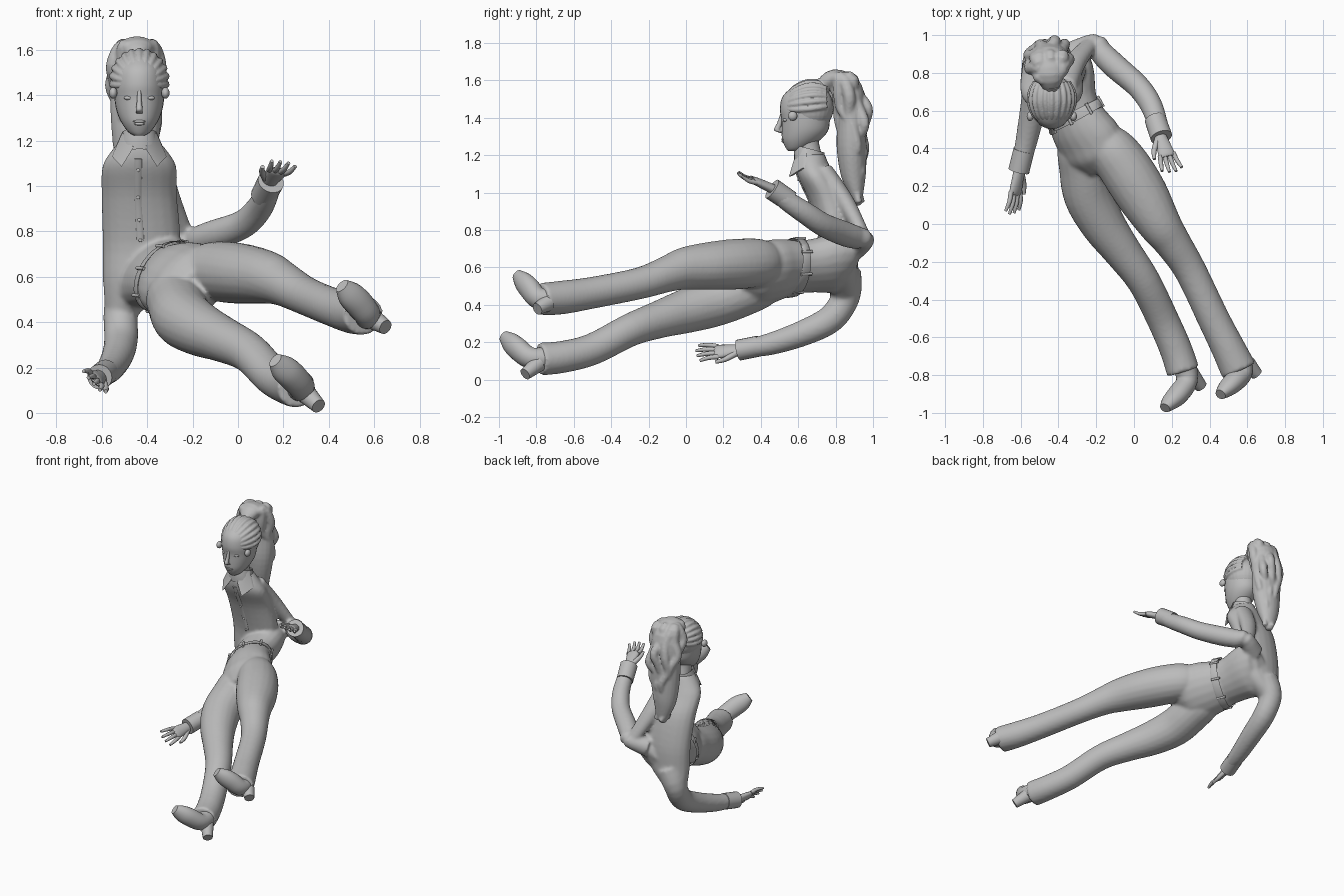
import bpy, bmesh, math
from mathutils import Vector as V

cube = bpy.data.objects.get("Cube")
if cube:
    bpy.data.objects.remove(cube)

clay = bpy.data.materials.new("warm_grey")
clay.use_nodes = True
GREY = (0.5, 0.5, 0.5, 1)
clay.diffuse_color = GREY
clay.node_tree.nodes["Principled BSDF"].inputs["Base Color"].default_value = GREY
TILT = V((.65, .25, .7))      # sideways direction of the rolled hips
HX = -.435                    # middle of the head


def finish(name, bm, angle=50):
    bmesh.ops.recalc_face_normals(bm, faces=bm.faces)
    me = bpy.data.meshes.new(name)
    bm.to_mesh(me)
    bm.free()
    me.materials.append(clay)
    ob = bpy.data.objects.new(name, me)
    bpy.context.collection.objects.link(ob)
    bpy.ops.object.select_all(action='DESELECT')
    ob.select_set(True)
    bpy.context.view_layer.objects.active = ob
    bpy.ops.object.shade_smooth_by_angle(angle=math.radians(angle))
    return ob


def spline(rings, steps):
    """Smoothly interpolate rings of (x, y, z, width, depth)."""
    out = []
    for i in range(len(rings) - 1):
        p = [rings[max(i - 1, 0)], rings[i], rings[i + 1], rings[min(i + 2, len(rings) - 1)]]
        for k in range(steps):
            t = k / steps
            out.append([.5 * (2 * b + (c - a) * t + (2 * a - 5 * b + 4 * c - d) * t * t
                              + (3 * b - a - 3 * c + d) * t ** 3) for a, b, c, d in zip(*p)])
    return out + [list(rings[-1])]


def loft(name, rings, side=(1, 0, 0), axis=None, steps=4, seg=20, bm=None, caps=True):
    """Sweep an ellipse through the rings; side is its width direction."""
    own = bm is None
    bm = bm or bmesh.new()
    rings = spline([r if len(r) == 5 else (*r, r[3]) for r in rings], steps)
    loops = []
    for i, (x, y, z, w, d) in enumerate(rings):
        a, b = rings[max(i - 1, 0)], rings[min(i + 1, len(rings) - 1)]
        t = V(axis) if axis else (V(b[:3]) - V(a[:3])).normalized()
        u = V(side)
        u = (u - t * u.dot(t)).normalized()
        v = t.cross(u)
        ang = [2 * math.pi * k / seg for k in range(seg)]
        loops.append([bm.verts.new(V((x, y, z)) + u * w * math.cos(q) + v * d * math.sin(q)) for q in ang])
    for a, b in zip(loops, loops[1:]):
        for k in range(seg):
            bm.faces.new((a[k], a[k - 1], b[k - 1], b[k]))
    if caps:
        bm.faces.new(loops[0])
        bm.faces.new(loops[-1][::-1])
    return finish(name, bm) if own else None


def ball(name, centre, radii):
    bm = bmesh.new()
    bmesh.ops.create_uvsphere(bm, u_segments=24, v_segments=16, radius=1)
    bmesh.ops.scale(bm, vec=radii, verts=bm.verts)
    bmesh.ops.translate(bm, vec=centre, verts=bm.verts)
    return finish(name, bm)


def fuse(ob, voxel=.011, rounds=5):
    r = ob.modifiers.new("fuse", 'REMESH')
    r.mode, r.voxel_size, r.use_smooth_shade = 'VOXEL', voxel, True
    s = ob.modifiers.new("soften", 'SMOOTH')
    s.factor, s.iterations = .5, rounds


# Trousers: hips and two flared legs
bm = bmesh.new()
loft("", [(-.17, .28, .55, .09, .08), (-.2, .36, .56, .19, .135), (-.235, .44, .575, .2, .142),
          (-.28, .51, .59, .187, .135), (-.32, .59, .6, .165, .12)], TILT, bm=bm)
loft("", [(-.22, .52, .61, .05), (-.14, .42, .625, .12), (-.05, .3, .62, .14, .135), (.045, .15, .61, .138, .13),
          (.135, 0, .595, .115), (.205, -.1, .565, .097), (.3, -.25, .515, .085),
          (.42, -.5, .465, .085), (.5, -.66, .44, .09), (.555, -.775, .43, .097, .087)], bm=bm)
loft("", [(-.3, .52, .57, .05), (-.285, .42, .52, .12), (-.265, .3, .47, .132), (-.24, .15, .415, .132),
          (-.165, 0, .367, .119), (-.065, -.14, .323, .101), (.05, -.3, .265, .088), (.15, -.5, .163, .085),
          (.22, -.66, .122, .086), (.26, -.78, .11, .088)], bm=bm)

# Shirt: leaning trunk, upright stretched front, shoulder web and sleeves
loft("", [(-.315, .57, .6, .16, .115), (-.345, .68, .61, .165, .12), (-.37, .8, .62, .19, .12),
          (-.395, .87, .61, .185, .085), (-.4, .91, .6, .12, .04)], TILT, bm=bm)
loft("", [(-.515, .85, .43, .07), (-.44, .825, .58, .155, .095), (-.425, .815, .75, .172, .1),
          (HX, .765, .95, .167, .105), (HX, .7, 1.08, .165, .1), (HX, .675, 1.15, .127, .09),
          (HX, .665, 1.21, .075)], axis=(0, 0, 1), bm=bm)
loft("", [(-.37, .735, 1.12, .07, .05), (-.315, .85, .95, .06, .05), (-.235, .95, .77, .045, .035)], bm=bm)
loft("", [(-.32, .9, .71, .07), (-.205, .96, .75, .05), (-.17, .905, .762, .063), (-.1, .835, .785, .067),
          (.02, .73, .83, .063), (.085, .64, .89, .06), (.12, .55, .95, .055), (.135, .49, 1.0, .053)], bm=bm)
loft("", [(-.47, .84, .56, .1), (-.515, .855, .45, .078), (-.515, .78, .33, .075), (-.53, .64, .255, .07),
          (-.565, .46, .193, .06), (-.595, .33, .168, .05)], bm=bm)
fuse(finish("shirt_and_trousers", bm))

loft("left_cuff", [(.112, .555, .955, .057), (.145, .46, 1.02, .059)], steps=1)
loft("right_cuff", [(-.583, .39, .18, .056), (-.61, .28, .158, .056)], steps=1)

# Belt and its loops
loft("belt", [(-.3, .555, .598, .18, .131), (-.302, .559, .598, .184, .135), (-.322, .594, .601, .18, .131),
              (-.324, .598, .601, .174, .125)], TILT, steps=1, seg=32, caps=False)
t = V((-.025, .045, .002)).normalized()
u = (TILT - t * TILT.dot(t)).normalized()
v = t.cross(u)
for i in range(8):
    q = math.pi * (i + .5) / 4
    c = V((-.312, .577, .601)) + u * .18 * math.cos(q) + v * .132 * math.sin(q)
    loft("belt_loop", [(*(c - t * .032), .008), (*(c + t * .032), .008)], u, steps=1, seg=8)

# Collar, button strip and buttons
loft("collar_band", [(HX, .665, 1.14, .1, .09), (HX, .66, 1.19, .085, .085), (HX, .662, 1.235, .075, .08)],
     axis=(0, .25, .97), caps=False)
for s in (-1, 1):
    bm = bmesh.new()
    pts = [(.075, .63, 1.235), (.025, .575, 1.17), (.078, .55, 1.085), (.12, .62, 1.13)]
    face = bm.faces.new([bm.verts.new((HX + s * x, y, z)) for x, y, z in pts])
    grown = bmesh.ops.extrude_face_region(bm, geom=[face])["geom"]
    bmesh.ops.translate(bm, vec=(0, .02, .005), verts=[g for g in grown if isinstance(g, bmesh.types.BMVert)])
    finish("collar_flap", bm)
strip = [(-.44, .587, 1.12), (-.44, .606, 1.07), (-.44, .662, .95), (-.435, .693, .85), (-.43, .714, .76)]
loft("button_strip", [(*p, .016, .006) for p in strip], seg=8)
for p in strip[1:]:
    ball("button", V(p) - V((0, .006, 0)), (.008, .005, .008))


# Hands: palm, four fingers and a thumb
def hand(name, wrist, tip, side):
    w, side = V(wrist), V(side).normalized()
    d = V(tip) - w
    bm = bmesh.new()
    loft("", [(*w, .032, .026), (*(w + d * .25), .038, .024), (*(w + d * .5), .044, .02),
              (*(w + d * .57), .036, .013)], side, bm=bm)
    droop = side.cross(d).normalized()
    for i in range(4):
        k = i - 1.5
        a = w + d * .5 + side * k * .024
        b = a + d * (.47 - .06 * abs(k - .2)) + side * k * .012
        m = (a + b) / 2 + droop * .008
        loft("", [(*a, .0135), (*m, .012), (*b, .008)], side, seg=10, bm=bm)
    a, b, c = w + d * .12 - side * .02, w + d * .35 - side * .058, w + d * .55 - side * .072
    loft("", [(*a, .018), (*b, .014), (*c, .009)], d, seg=10, bm=bm)
    finish(name, bm)


hand("left_hand", (.135, .475, 1.015), (.21, .265, 1.11), (1, .25, -.25))
hand("right_hand", (-.605, .3, .16), (-.65, .04, .14), (-.6, 0, .7))

# Boots with block heels
for name, foot, heel in (
        ("left", [(.56, -.72, .43, .065), (.57, -.79, .435, .06, .055), (.53, -.835, .485, .064, .055),
                  (.49, -.872, .525, .058, .046), (.458, -.903, .56, .034, .028)],
         [(.6, -.74, .41, .045), (.65, -.795, .378, .033)]),
        ("right", [(.265, -.73, .115, .065), (.28, -.83, .115, .06, .055), (.235, -.9, .165, .064, .055),
                   (.195, -.94, .2, .058, .046), (.164, -.974, .232, .034, .028)],
         [(.3, -.79, .085, .045), (.355, -.86, .03, .033)])):
    loft(name + "_boot", foot, TILT)
    loft(name + "_boot_heel", heel, TILT, steps=1)

# Head: neck, skull and face features
loft("neck", [(HX, .67, 1.18, .06), (HX, .655, 1.25, .058), (HX, .65, 1.3, .06)], caps=False)
loft("head", [(HX, .575, 1.222, .022, .028), (HX, .59, 1.238, .048, .056), (HX, .615, 1.28, .079, .1),
              (HX, .635, 1.33, .1, .124), (HX, .64, 1.39, .11, .13), (HX, .64, 1.45, .112, .138),
              (HX, .645, 1.52, .1, .125), (HX, .65, 1.58, .05, .06)], axis=(0, 0, 1), seg=28)
loft("nose", [(HX, .512, 1.42, .008), (HX, .5, 1.37, .011, .014), (HX, .487, 1.335, .015, .017),
              (HX, .512, 1.32, .013, .012)], axis=(0, 0, 1), seg=12)
for z, w in ((1.285, .028), (1.274, .023)):
    ball("lip", (HX, .521, z), (w, .011, .007))
for s in (-1, 1):
    ball("eye", (HX + s * .046, .532, 1.388), (.022, .014, .01))
    ball("ear_stud", (HX + s * .115, .57, 1.41), (.018, .025, .025))

# Hair: cap with swept-back locks, tie and wavy ponytail
bm = bmesh.new()
bmesh.ops.create_uvsphere(bm, u_segments=28, v_segments=18, radius=1)
bmesh.ops.scale(bm, vec=(.122, .13, .13), verts=bm.verts)
bmesh.ops.translate(bm, vec=(HX, .66, 1.455), verts=bm.verts)
for i in range(13):
    q = math.pi * (i - 6) / 11
    path = []
    for y in (.548, .58, .64, .7, .75):
        f = math.sqrt(1 - ((y - .66) / .132) ** 2)
        path.append((HX + .12 * f * math.sin(q), y, 1.455 + .128 * f * math.cos(q) + (y - .548) * .1, .015))
    loft("", path, seg=10, bm=bm)
fuse(finish("swept_hair", bm), .006, 1)
loft("hair_tie", [(HX, .7, 1.535, .045), (HX, .745, 1.585, .045)], steps=1)

bm = bmesh.new()
loft("", [(-.44, .72, 1.56, .04), (-.445, .79, 1.61, .08, .05), (-.45, .875, 1.55, .097, .07),
          (-.45, .885, 1.4, .112, .075), (-.45, .885, 1.25, .108, .08), (-.455, .895, 1.1, .085, .068),
          (-.45, .91, 1.0, .055, .04), (-.45, .915, .93, .02)], bm=bm)
for i in range(9):
    q = 2 * math.pi * i / 9
    path = [(HX, .735, 1.575, .02)]
    for k in range(8):
        f = k / 7
        spread = (.5 + .6 * math.sin(math.pi * min(1, f * 1.2 + .1))) * (1 - .4 * f)
        wave = .016 * math.sin(k * 2.1 + i * 1.7)
        path.append((-.45 + .1 * spread * math.cos(q) + wave,
                     .83 + .06 * min(1, f * 3) + .07 * spread * math.sin(q) + wave + .02 * f,
                     1.615 - (.61 + .06 * math.cos(i * 2)) * f, .036 - .018 * f))
    loft("", path, seg=10, bm=bm)
fuse(finish("ponytail", bm), .008, 2)
